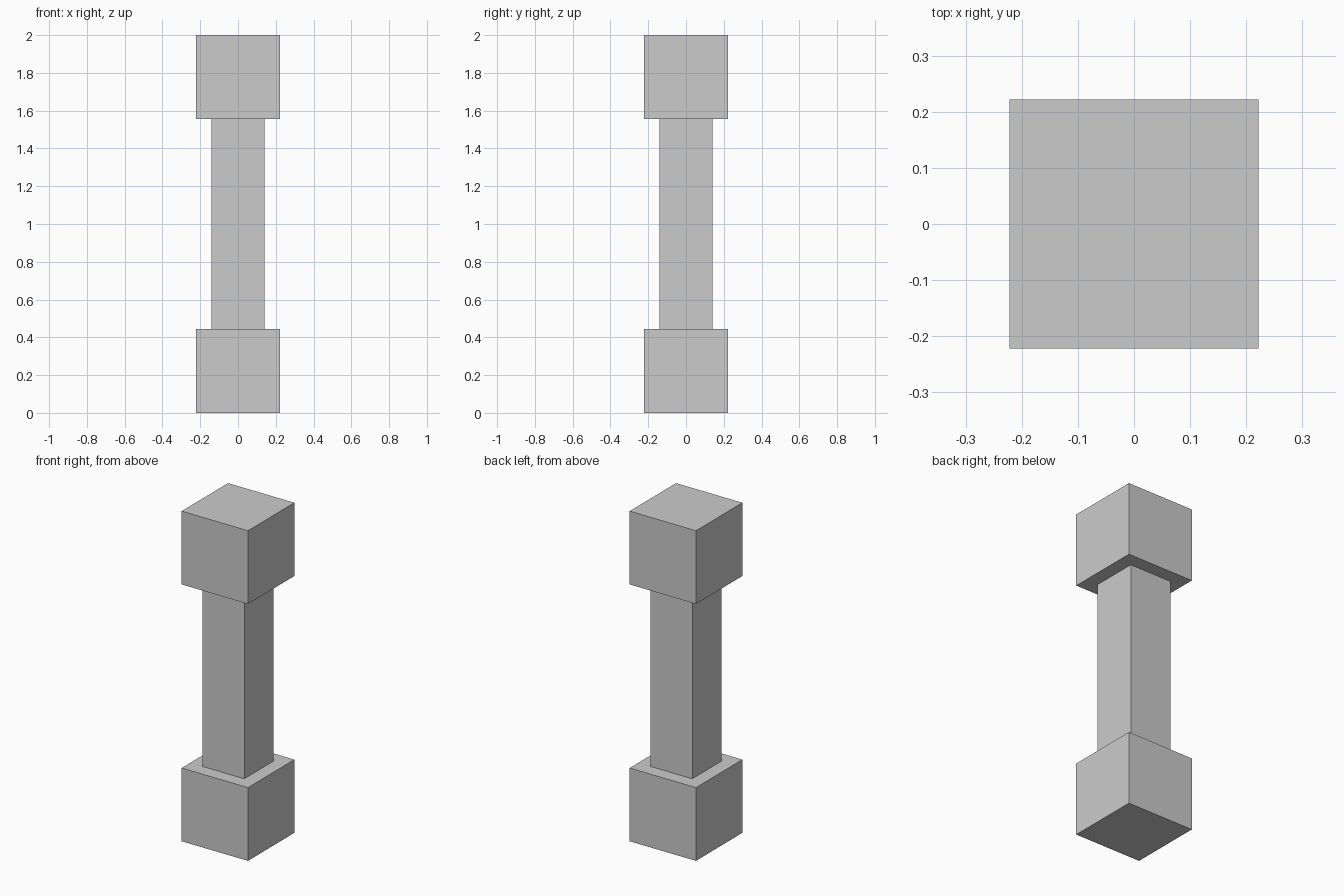
import bpy

if "Cube" in bpy.data.objects:
    bpy.data.objects.remove(bpy.data.objects["Cube"])


def block(name, width, z_low, z_high):
    """Square upright block centred on the z axis."""
    bpy.ops.mesh.primitive_cube_add(size=1, location=(0, 0, (z_low + z_high) / 2))
    obj = bpy.context.object
    obj.name = name
    obj.scale = (width, width, z_high - z_low)
    bpy.ops.object.transform_apply(location=False, rotation=False, scale=True)
    return obj


HEIGHT = 2.0
CUBE = 0.444
SHAFT = 0.28

# Matching cubes at both ends
block("base_block", CUBE, 0, CUBE)
block("top_block", CUBE, HEIGHT - CUBE, HEIGHT)

# Slim square shaft between them
block("shaft", SHAFT, CUBE, HEIGHT - CUBE)
